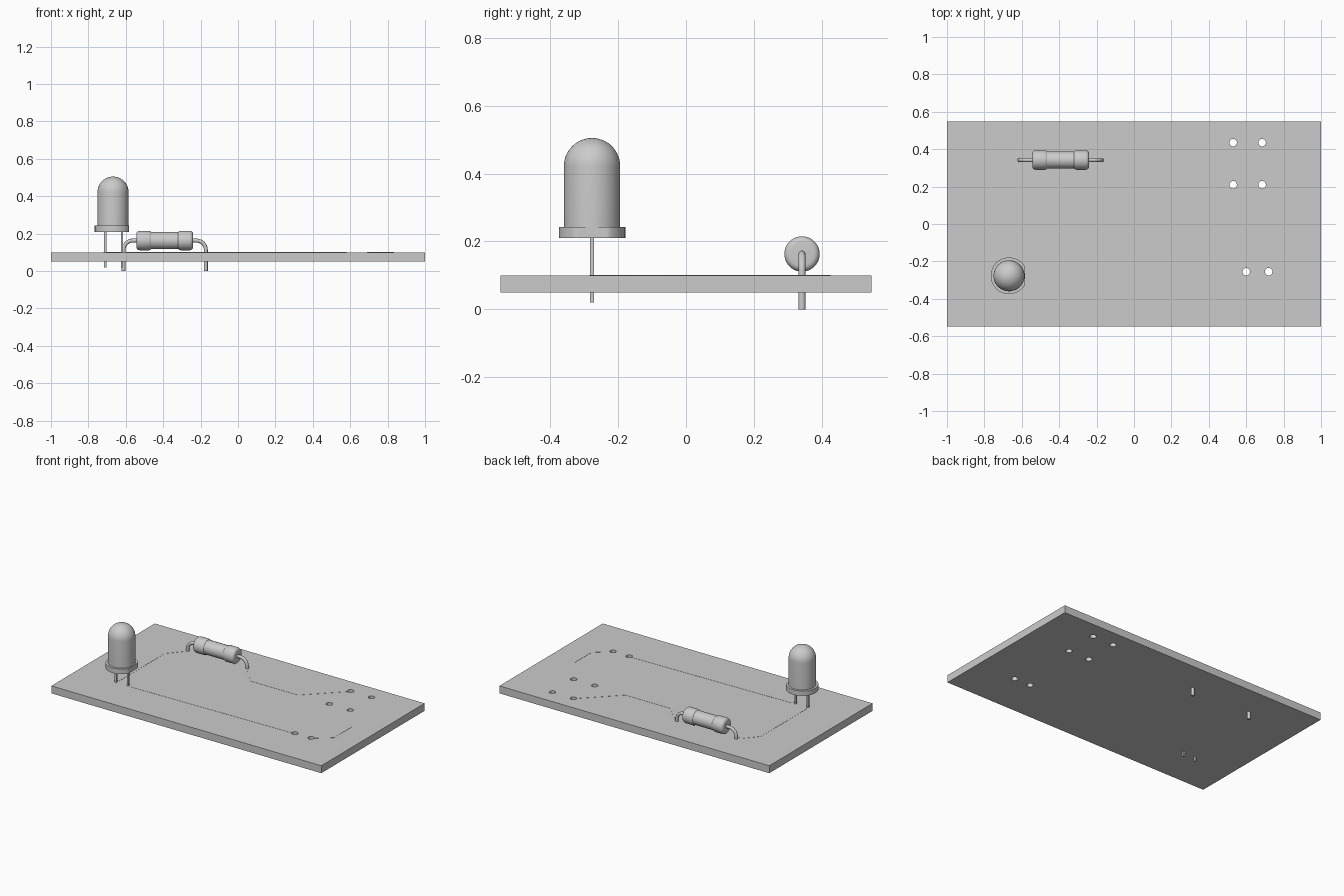
import bpy, bmesh, math
from mathutils import Vector, Matrix

cube = bpy.data.objects.get("Cube")
if cube:
    bpy.data.objects.remove(cube)

grey = bpy.data.materials.new("plain_grey")
grey.use_nodes = True
COLOUR = (0.6, 0.6, 0.6, 1)
grey.diffuse_color = COLOUR
grey.node_tree.nodes["Principled BSDF"].inputs["Base Color"].default_value = COLOUR

BOARD_BOTTOM, BOARD_TOP = 0.05, 0.10
HOLE_RADIUS = 0.02


def activate(obj):
    bpy.ops.object.select_all(action='DESELECT')
    obj.select_set(True)
    bpy.context.view_layer.objects.active = obj


def finish(name, bm, smooth=False):
    bmesh.ops.recalc_face_normals(bm, faces=bm.faces)
    mesh = bpy.data.meshes.new(name)
    bm.to_mesh(mesh)
    bm.free()
    mesh.materials.append(grey)
    obj = bpy.data.objects.new(name, mesh)
    bpy.context.collection.objects.link(obj)
    if smooth:
        activate(obj)
        bpy.ops.object.shade_smooth_by_angle(angle=math.radians(35))
    return obj


def box(name, centre, size):
    bm = bmesh.new()
    bmesh.ops.create_cube(bm, size=1)
    bmesh.ops.scale(bm, vec=size, verts=bm.verts)
    bmesh.ops.translate(bm, vec=centre, verts=bm.verts)
    return finish(name, bm)


def lathe(name, profile, matrix, steps=48):
    """Spin (radius, height) points around z, then place the result."""
    bm = bmesh.new()
    verts = [bm.verts.new((r, 0, h)) for r, h in profile]
    edges = [bm.edges.new(pair) for pair in zip(verts, verts[1:])]
    bmesh.ops.spin(bm, geom=verts + edges, cent=(0, 0, 0), axis=(0, 0, 1),
                   angle=math.tau, steps=steps)
    bmesh.ops.remove_doubles(bm, verts=bm.verts, dist=1e-5)
    bm.transform(matrix)
    return finish(name, bm, True)


def prism(name, outline, z0, z1):
    bm = bmesh.new()
    face = bm.faces.new([bm.verts.new((x, y, z0)) for x, y in outline])
    new = bmesh.ops.extrude_face_region(bm, geom=[face])["geom"]
    bmesh.ops.translate(bm, vec=(0, 0, z1 - z0),
                        verts=[v for v in new if isinstance(v, bmesh.types.BMVert)])
    return finish(name, bm, True)


def arc(cx, cy, r, start, end, n=8):
    angles = [math.radians(start + (end - start) * i / n) for i in range(n + 1)]
    return [(cx + r * math.cos(a), cy + r * math.sin(a)) for a in angles]


# Circuit board with drilled holes
board = box("circuit_board", (0, 0, (BOARD_BOTTOM + BOARD_TOP) / 2),
            (2, 1.094, BOARD_TOP - BOARD_BOTTOM))
holes = [(x, y) for x in (0.53, 0.685) for y in (0.21, 0.435)]
holes += [(0.6, -0.255), (0.72, -0.255)]
bm = bmesh.new()
for x, y in holes:
    bmesh.ops.create_cone(bm, cap_ends=True, segments=32, radius1=HOLE_RADIUS,
                          radius2=HOLE_RADIUS, depth=0.3,
                          matrix=Matrix.Translation((x, y, BOARD_TOP)))
cutter = finish("hole_cutter", bm)
drill = board.modifiers.new("drill", 'BOOLEAN')
drill.object = cutter
drill.solver = 'EXACT'
activate(board)
bpy.ops.object.modifier_apply(modifier=drill.name)
bpy.data.objects.remove(cutter)
activate(board)
bpy.ops.object.shade_smooth_by_angle(angle=math.radians(35))

# Light-emitting diode: domed lens, flange with one flat side, two square pins
LED_X, LED_Y = -0.668, -0.277
lens = [(0, 0.235), (0.083, 0.235)] + arc(0, 0.422, 0.083, 0, 90, 14)
lens[-1] = (0, 0.505)
lathe("led_lens", lens, Matrix.Translation((LED_X, LED_Y, 0)))
flange = [(LED_X + min(x, 0.085), LED_Y + y)
          for x, y in arc(0, 0, 0.098, 0, 360, 64)[:-1]]
prism("led_flange", flange, 0.21, 0.243)
for side, x in (("left", -0.62), ("right", -0.71)):
    box(f"led_pin_{side}", (x, LED_Y, 0.12), (0.012, 0.012, 0.2))

# Resistor: rounded end caps and a narrower middle, lying along x
RES = Vector((-0.392, 0.342, 0.163))
half = [(0, 0.152)] + arc(0.034, 0.134, 0.018, 90, 0, 6) + [(0.052, 0.085)]
half += [(0.05, 0.077), (0.046, 0.072)]
body = half + [(r, -h) for r, h in reversed(half)]
lathe("resistor_body", body,
      Matrix.Translation(RES) @ Matrix.Rotation(math.pi / 2, 4, 'Y'))

# Bent resistor legs, mirrored about the body
for name, side in (("left", 1), ("right", -1)):
    path = [(0.22, -RES.z)] + arc(0.17, -0.05, 0.05, 0, 90) + [(0.14, 0)]
    curve = bpy.data.curves.new(f"resistor_leg_{name}", 'CURVE')
    curve.dimensions = '3D'
    curve.bevel_depth = 0.0105
    curve.bevel_resolution = 4
    curve.use_fill_caps = True
    spline = curve.splines.new('POLY')
    spline.points.add(len(path) - 1)
    for point, (x, z) in zip(spline.points, path):
        point.co = (RES.x + side * x, RES.y, RES.z + z, 1)
    curve.materials.append(grey)
    leg = bpy.data.objects.new(f"resistor_leg_{name}", curve)
    bpy.context.collection.objects.link(leg)
    activate(leg)
    bpy.ops.object.convert(target='MESH')
    bpy.ops.object.shade_smooth_by_angle(angle=math.radians(35))


# Thin conductor tracks on the board, stopping short of the holes
def track(name, points, width=0.016, height=0.001):
    pts = [Vector(p) for p in points]
    pts[0] += (pts[1] - pts[0]).normalized() * HOLE_RADIUS
    pts[-1] += (pts[-2] - pts[-1]).normalized() * HOLE_RADIUS
    dirs = [(b - a).normalized() for a, b in zip(pts, pts[1:])]
    left, right = [], []
    for p, a, b in zip(pts, dirs[:1] + dirs, dirs + dirs[-1:]):
        along = (a + b).normalized()
        offset = Vector((-along.y, along.x)) * (width / 2 / along.dot(a))
        left.append(p + offset)
        right.append(p - offset)
    prism(name, left + right[::-1], BOARD_TOP - height, BOARD_TOP + height)


track("track_led_to_resistor",
      [(-0.71, LED_Y), (-0.71, 0.23), (RES.x - 0.22, RES.y)])
track("track_led_to_terminal", [(-0.62, LED_Y), (0.6, -0.255)])
track("track_resistor_to_switch",
      [(RES.x + 0.22, RES.y), (-0.04, 0.21), (0.3, 0.21), (0.53, 0.435)])
track("track_terminal_to_switch",
      [(0.72, -0.255), (0.825, -0.17), (0.825, 0.01), (0.685, 0.21)])
